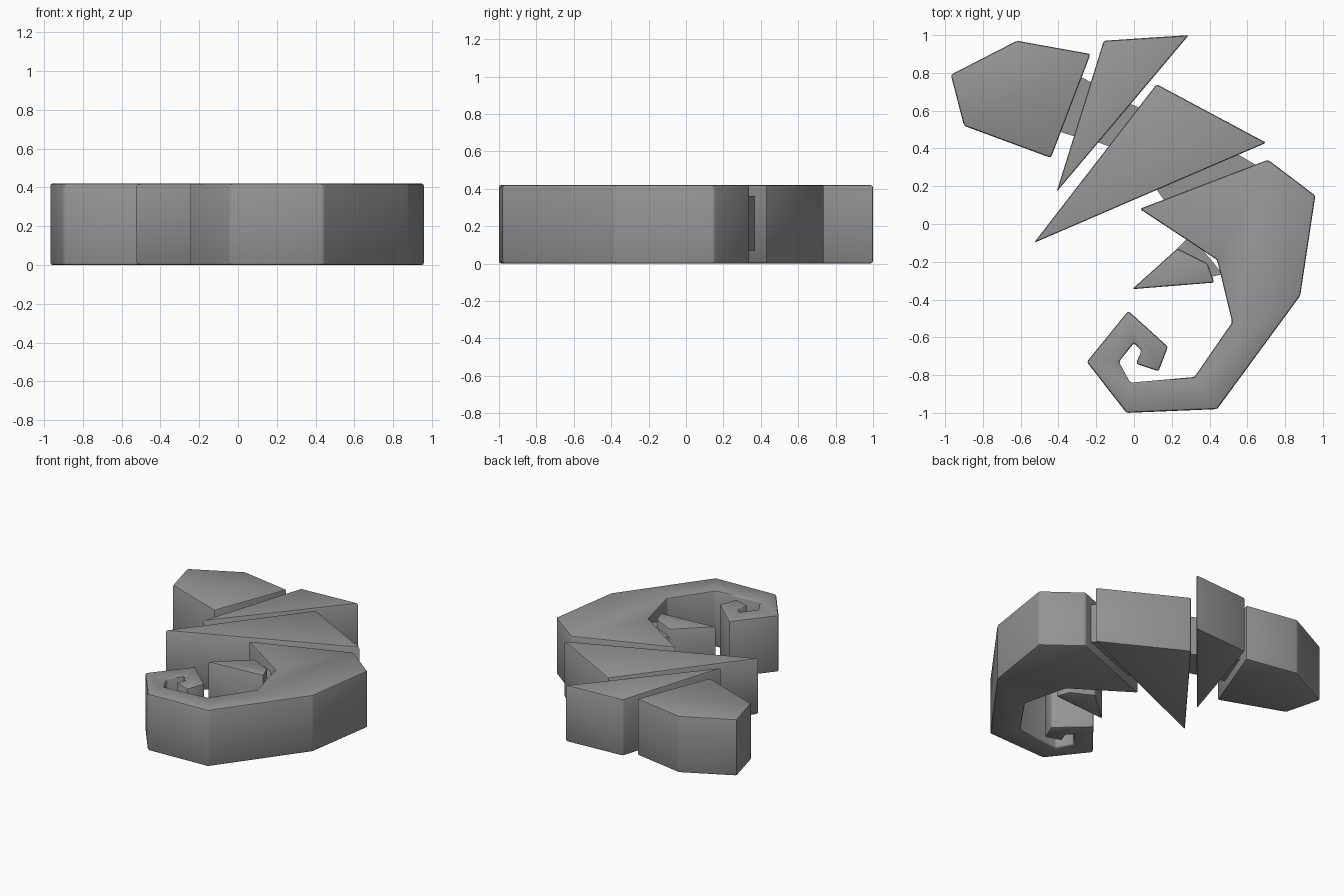
import bpy
import bmesh
import math

cube = bpy.data.objects.get("Cube")
if cube:
    bpy.data.objects.remove(cube, do_unlink=True)

HEIGHT = 0.42
ROUNDING = 0.012

grey = bpy.data.materials.new("plain_grey")
grey.use_nodes = True
colour = (0.3, 0.3, 0.3, 1)
grey.diffuse_color = colour
grey.node_tree.nodes["Principled BSDF"].inputs["Base Color"].default_value = colour


def slab(name, outline, bottom=0.0, top=HEIGHT, rounded=True):
    """Extrude a flat outline upwards and soften its edges."""
    bm = bmesh.new()
    base = bm.faces.new([bm.verts.new((x, y, bottom)) for x, y in outline])
    lid = bmesh.ops.extrude_face_region(bm, geom=[base])["geom"]
    bmesh.ops.translate(bm, vec=(0, 0, top - bottom),
                        verts=[v for v in lid if isinstance(v, bmesh.types.BMVert)])
    bmesh.ops.recalc_face_normals(bm, faces=bm.faces)
    if rounded:
        bmesh.ops.bevel(bm, geom=bm.edges[:], offset=ROUNDING, segments=2,
                        profile=0.5, affect='EDGES', clamp_overlap=True)
    mesh = bpy.data.meshes.new(name)
    bm.to_mesh(mesh)
    bm.free()
    mesh.materials.append(grey)
    obj = bpy.data.objects.new(name, mesh)
    bpy.context.collection.objects.link(obj)
    bpy.ops.object.select_all(action='DESELECT')
    obj.select_set(True)
    bpy.context.view_layer.objects.active = obj
    bpy.ops.object.shade_smooth_by_angle(angle=math.radians(35))
    return obj


# Main segments, head to tail
slab("head", [(-0.97, 0.79), (-0.62, 0.97), (-0.23, 0.9), (-0.44, 0.35), (-0.9, 0.52)])
slab("neck", [(-0.16, 0.97), (0.29, 1.0), (-0.41, 0.17)])
slab("body", [(0.12, 0.74), (0.7, 0.43), (-0.53, -0.1)])

# Curled tail: outer edge down to the tip, then back along the inner edge
slab("tail", [
    (0.03, 0.08), (0.71, 0.34), (0.96, 0.15), (0.88, -0.38), (0.44, -0.98),
    (-0.04, -1.0), (-0.25, -0.73), (-0.03, -0.46), (0.18, -0.65), (0.13, -0.78),
    (0.01, -0.74), (0.04, -0.67), (0.0, -0.63), (-0.08, -0.73), (-0.02, -0.84),
    (0.32, -0.81), (0.52, -0.52), (0.44, -0.19)])
slab("fin", [(-0.01, -0.345), (0.23, -0.13), (0.39, -0.21), (0.425, -0.31)])

# Recessed joints bridging the gaps between segments
joints = {
    "head_joint": [(-0.32, 0.8), (-0.19, 0.73), (-0.27, 0.45), (-0.43, 0.5)],
    "neck_joint": [(-0.07, 0.66), (0.04, 0.61), (-0.1, 0.4), (-0.27, 0.46)],
    "body_joint": [(0.54, 0.375), (0.65, 0.31), (0.17, 0.11), (0.1, 0.21)],
    "fin_joint": [(0.3, -0.06), (0.22, -0.14), (0.41, -0.28), (0.47, -0.265)],
}
for name, outline in joints.items():
    slab(name, outline, bottom=0.07, top=0.36, rounded=False)
